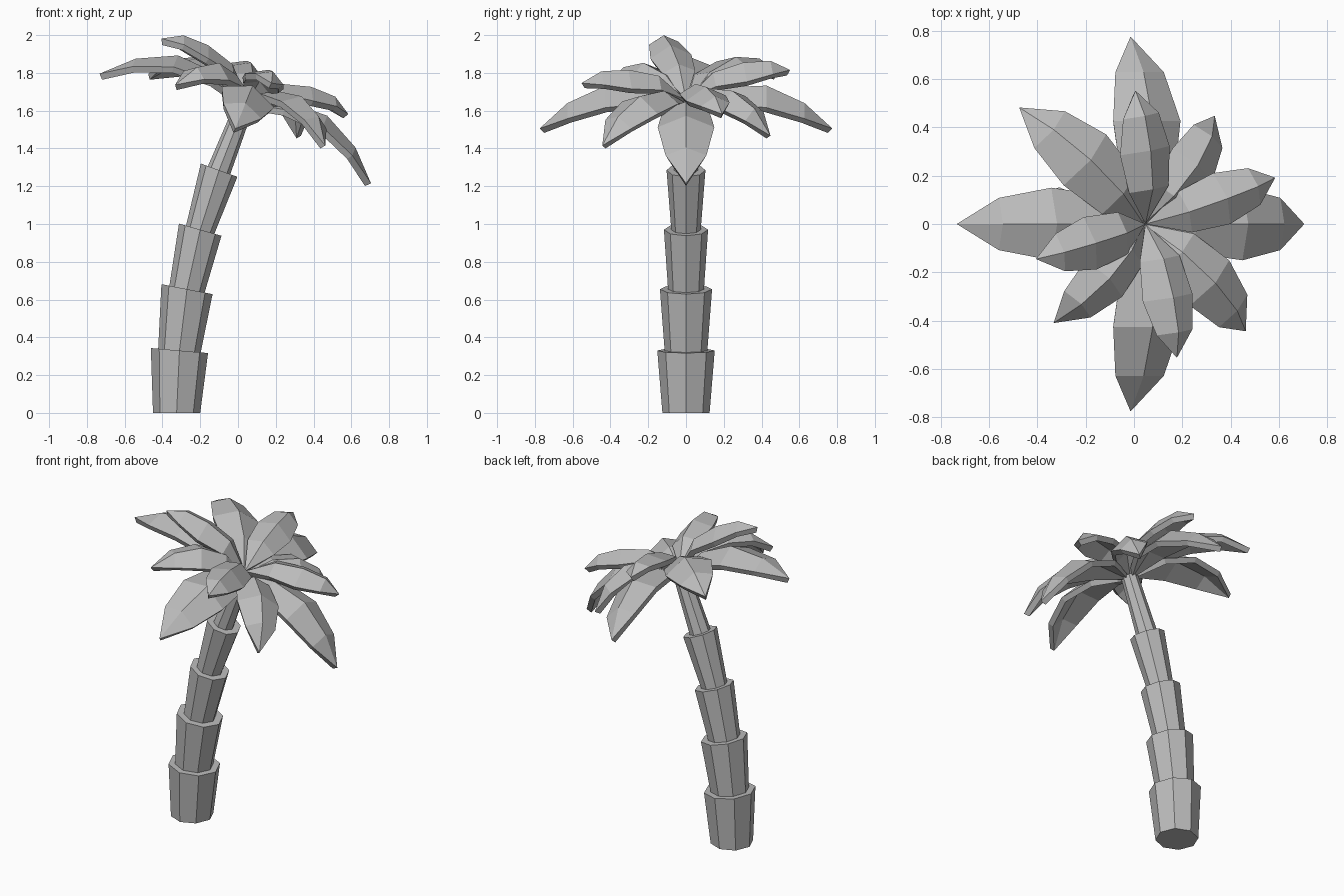
import bpy, bmesh, math
from mathutils import Matrix, Vector

cube = bpy.data.objects.get("Cube")
if cube:
    bpy.data.objects.remove(cube, do_unlink=True)

grey = bpy.data.materials.new("plain grey")
grey.use_nodes = True
grey.diffuse_color = (0.5, 0.5, 0.5, 1)
grey.node_tree.nodes["Principled BSDF"].inputs["Base Color"].default_value = grey.diffuse_color


def add_object(name, bm):
    bmesh.ops.recalc_face_normals(bm, faces=bm.faces)
    mesh = bpy.data.meshes.new(name)
    bm.to_mesh(mesh)
    bm.free()
    mesh.materials.append(grey)
    obj = bpy.data.objects.new(name, mesh)
    bpy.context.collection.objects.link(obj)
    return obj


# Trunk: stacked eight-sided sections that flare upward and follow the lean
SIDES = 8
joints = [(-0.325, 0.0, 0), (-0.31, 0.33, 5), (-0.27, 0.655, 11),
          (-0.2, 0.97, 16), (-0.1, 1.285, 20), (0.035, 1.63, 22)]
radii = [(0.125, 0.152), (0.113, 0.138), (0.095, 0.117), (0.078, 0.103), (0.063, 0.05)]


def ring(bm, joint, radius):
    x, z, lean = joint
    place = Matrix.Translation((x, 0, z)) @ Matrix.Rotation(math.radians(lean), 4, "Y")
    turns = [math.tau * i / SIDES for i in range(SIDES)]
    return [bm.verts.new(place @ Vector((radius * math.cos(a), radius * math.sin(a), 0)))
            for a in turns]


for n, (low, high) in enumerate(radii):
    bm = bmesh.new()
    bottom, top = ring(bm, joints[n], low), ring(bm, joints[n + 1], high)
    bm.faces.new(bottom[::-1])
    bm.faces.new(top)
    for i in range(SIDES):
        j = (i + 1) % SIDES
        bm.faces.new((bottom[i], bottom[j], top[j], top[i]))
    add_object(f"trunk_section_{n + 1}", bm)

# Fronds: ridged, arched blades with thickness, set in a crown tilted with the trunk
crown = Matrix.Translation((0.04, 0, 1.64)) @ Matrix.Rotation(math.radians(22), 4, "Y")


def frond(name, angle, length, width, heights):
    bm = bmesh.new()
    reach = (0.26, 0.55, 0.81)
    spread = (0.8, 1.0, 0.72)
    sag = (0.045, 0.065, 0.045)
    base = bm.verts.new((0, 0, heights[0]))
    tip = bm.verts.new((length, 0, heights[-1]))
    rows = []
    for r, s, d, z in zip(reach, spread, sag, heights[1:4]):
        rows.append([bm.verts.new((r * length, side * s * width, z - abs(side) * d))
                     for side in (-1, 0, 1)])
    for k in (0, 1):
        bm.faces.new((base, rows[0][k], rows[0][k + 1]))
        for a, b in zip(rows, rows[1:]):
            bm.faces.new((a[k], b[k], b[k + 1], a[k + 1]))
        bm.faces.new((rows[-1][k], tip, rows[-1][k + 1]))
    bm.transform(crown @ Matrix.Rotation(math.radians(angle), 4, "Z"))
    bm.normal_update()
    obj = add_object(name, bm)
    # Make the blade's outer side face up before thickening downward
    if sum(p.normal.z * p.area for p in obj.data.polygons) < 0:
        obj.data.flip_normals()
    solid = obj.modifiers.new("thickness", "SOLIDIFY")
    solid.thickness = 0.035
    solid.offset = -1


# Drooping fronds on the four main directions
for i in range(4):
    frond(f"lower_frond_{i + 1}", 90 * i, 0.775, 0.15, (0, 0.09, 0.1, 0.0, -0.145))

# Diagonal fronds of varied length
for i, (angle, length) in enumerate([(53, 0.56), (138, 0.72), (227, 0.56), (317, 0.65)]):
    frond(f"middle_frond_{i + 1}", angle, length, 0.19 * length + 0.005,
          (0, 0.12, 0.145, 0.08, -0.05))

# Raised fronds at the top
for i, angle in enumerate((20, 100, 195, 279)):
    frond(f"upper_frond_{i + 1}", angle, 0.56, 0.112, (0.02, 0.165, 0.21, 0.21, 0.15))
